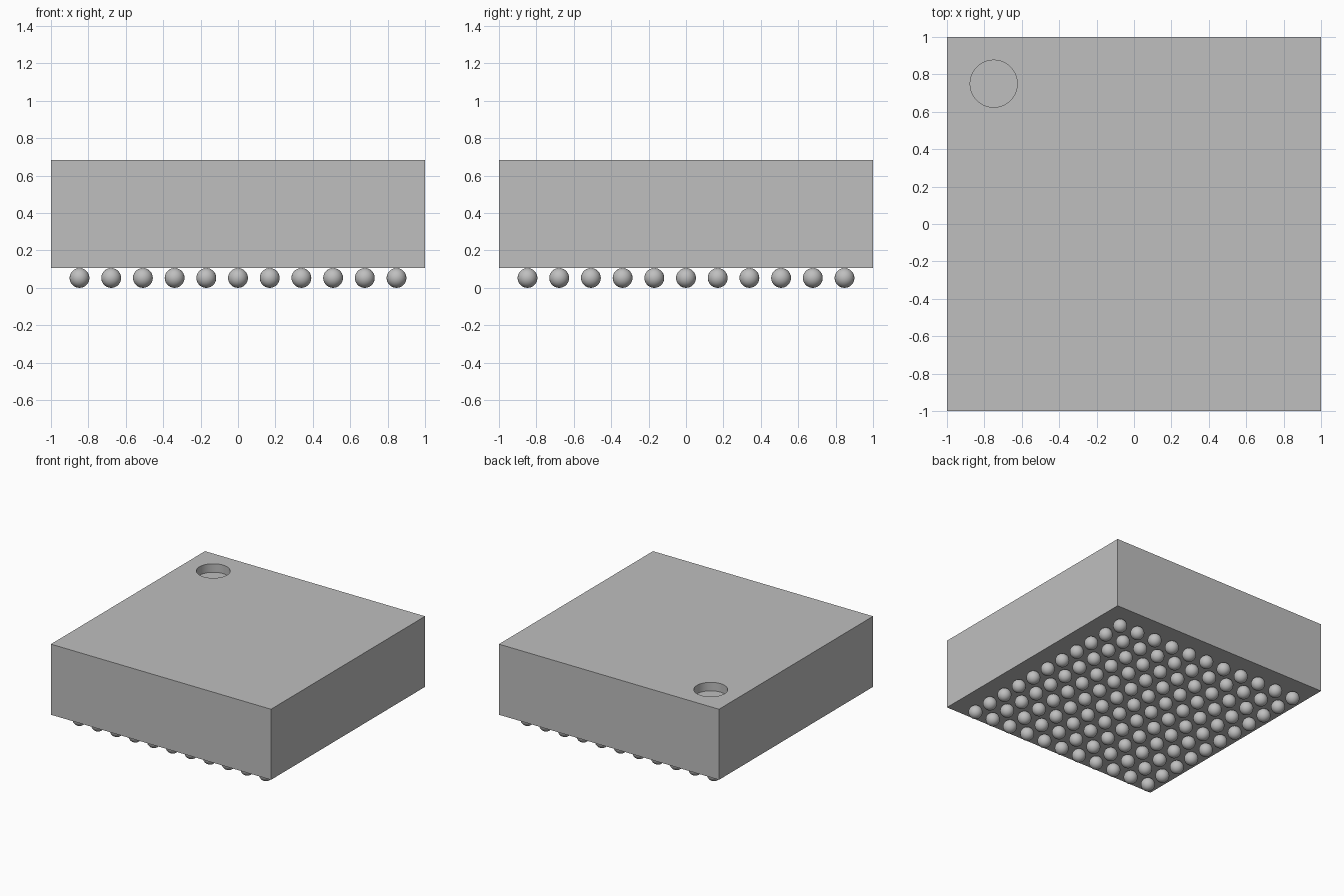
import bpy
import bmesh
from mathutils import Matrix

cube = bpy.data.objects.get("Cube")
if cube:
    bpy.data.objects.remove(cube)

# Package dimensions
BOTTOM, TOP = 0.105, 0.685
HOLE_X, HOLE_Y, HOLE_R, HOLE_DEPTH = -0.75, 0.75, 0.126, 0.07
BALL_R, PITCH, COUNT = 0.053, 0.1695, 11

# Single grey used throughout
grey = bpy.data.materials.new("plain_grey")
grey.use_nodes = True
colour = (0.52, 0.52, 0.52, 1)
grey.diffuse_color = colour
grey.node_tree.nodes["Principled BSDF"].inputs["Base Color"].default_value = colour


def finish(name, bm):
    """Turn a bmesh into a linked, coloured object."""
    mesh = bpy.data.meshes.new(name)
    bm.to_mesh(mesh)
    bm.free()
    obj = bpy.data.objects.new(name, mesh)
    bpy.context.collection.objects.link(obj)
    mesh.materials.append(grey)
    return obj


# Package body: a plain square block
bm = bmesh.new()
size = Matrix.Diagonal((2, 2, TOP - BOTTOM, 1))
bmesh.ops.create_cube(bm, size=1, matrix=Matrix.Translation((0, 0, (TOP + BOTTOM) / 2)) @ size)
body = finish("package_body", bm)

# Round corner marker, cut into the top
bm = bmesh.new()
bmesh.ops.create_cone(bm, cap_ends=True, segments=64, radius1=HOLE_R, radius2=HOLE_R,
                      depth=2 * HOLE_DEPTH, matrix=Matrix.Translation((HOLE_X, HOLE_Y, TOP)))
cutter = finish("marker_cutter", bm)
cutter.hide_render = True
cut = body.modifiers.new("marker_recess", "BOOLEAN")
cut.operation = "DIFFERENCE"
cut.solver = "EXACT"
cut.object = cutter
bpy.context.view_layer.objects.active = body
body.select_set(True)
bpy.ops.object.modifier_apply(modifier=cut.name)
bpy.data.objects.remove(cutter)
bpy.ops.object.shade_smooth_by_angle()
body.select_set(False)

# One solder ball at the front right corner, repeated into a square grid
bm = bmesh.new()
bmesh.ops.create_uvsphere(bm, u_segments=24, v_segments=14, radius=BALL_R)
for face in bm.faces:
    face.smooth = True
balls = finish("solder_balls", bm)
start = -PITCH * (COUNT - 1) / 2
balls.location = (start, start, BALL_R)
for name, step in (("columns", (PITCH, 0, 0)), ("rows", (0, PITCH, 0))):
    array = balls.modifiers.new(name, "ARRAY")
    array.count = COUNT
    array.use_relative_offset = False
    array.use_constant_offset = True
    array.constant_offset_displace = step
